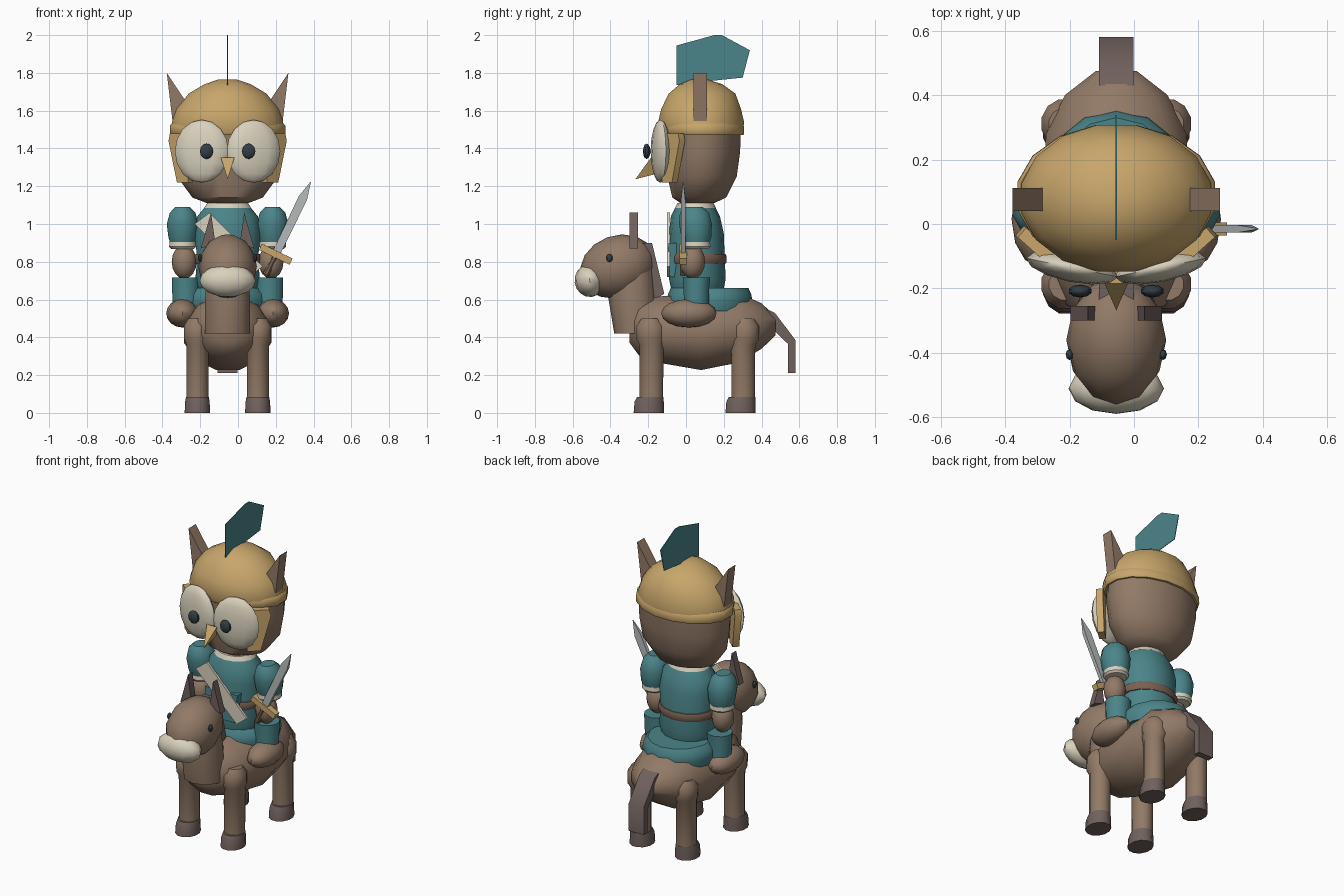
import bpy, bmesh, math
from mathutils import Matrix, Vector, Euler

if "Cube" in bpy.data.objects:
    bpy.data.objects.remove(bpy.data.objects["Cube"])

C = -0.055  # x of the symmetry plane (the sword shifts the centre)


def material(name, r, g, b):
    lin = [((v / 255 + 0.055) / 1.055) ** 2.4 for v in (r, g, b)]
    m = bpy.data.materials.new(name)
    m.diffuse_color = (*lin, 1)
    m.use_nodes = True
    m.node_tree.nodes["Principled BSDF"].inputs["Base Color"].default_value = m.diffuse_color
    return m


BROWN = material("brown", 146, 122, 103)
DARK = material("dark brown", 112, 97, 93)
BELT = material("belt brown", 122, 97, 82)
TEAL = material("teal", 75, 133, 138)
GOLD = material("gold", 200, 166, 107)
CREAM = material("cream", 217, 209, 189)
STEEL = material("steel", 180, 184, 184)
BLACK = material("eye black", 50, 62, 68)


def finish(name, bm, mat, matrix=None):
    if matrix:
        bm.transform(matrix)
    bmesh.ops.recalc_face_normals(bm, faces=bm.faces)
    me = bpy.data.meshes.new(name)
    bm.to_mesh(me)
    bm.free()
    me.materials.append(mat)
    ob = bpy.data.objects.new(name, me)
    bpy.context.collection.objects.link(ob)
    return ob


def loft(name, mat, rings, x=C, n=12, axis="z", matrix=None):
    """Skin elliptical rings: (position on axis, centre of other axis, rx, r_other)."""
    bm = bmesh.new()
    loops = []
    for p, c, rx, ro in rings:
        loop = []
        for i in range(n):
            a = 2 * math.pi * (i + 0.5) / n
            u, v = x + rx * math.cos(a), c + ro * math.sin(a)
            loop.append(bm.verts.new((u, v, p) if axis == "z" else (u, p, v)))
        loops.append(loop)
    for a, b in zip(loops, loops[1:]):
        for i in range(n):
            j = (i + 1) % n
            bm.faces.new((a[i], a[j], b[j], b[i]))
    bm.faces.new(loops[0])
    bm.faces.new(loops[-1])
    return finish(name, bm, mat, matrix)


def ball(name, mat, loc, size, rot=(0, 0, 0), u=12, v=8):
    bm = bmesh.new()
    bmesh.ops.create_uvsphere(bm, u_segments=u, v_segments=v, radius=1)
    m = Matrix.Translation(loc) @ Euler(rot).to_matrix().to_4x4() @ Matrix.Diagonal((*size, 1))
    return finish(name, bm, mat, m)


def prism(name, mat, pts, axis, lo, hi, matrix=None):
    """Extrude a polygon: axis y takes (x, z) points, axis x takes (y, z) points."""
    bm = bmesh.new()
    place = (lambda p, d: (p[0], d, p[1])) if axis == "y" else (lambda p, d: (d, p[0], p[1]))
    a = [bm.verts.new(place(p, lo)) for p in pts]
    b = [bm.verts.new(place(p, hi)) for p in pts]
    bm.faces.new(a)
    bm.faces.new(b)
    for i in range(len(pts)):
        j = (i + 1) % len(pts)
        bm.faces.new((a[i], a[j], b[j], b[i]))
    return finish(name, bm, mat, matrix)


def turn(loc, angle, axis):
    return Matrix.Translation(loc) @ Matrix.Rotation(angle, 4, axis)


# ---- Mount: body, neck, head, tail ----
loft("mount_body", BROWN, [(-.30, .46, .08, .09), (-.25, .45, .16, .15), (-.12, .44, .22, .185),
                           (.08, .425, .24, .205), (.28, .45, .225, .19), (.40, .46, .165, .125),
                           (.475, .46, .065, .05)], axis="y")
loft("mount_neck", BROWN, [(.42, -.265, .125, .115), (.60, -.28, .125, .13), (.80, -.28, .11, .11)], n=10)
ball("mount_head", BROWN, (C, -.36, .775), (.155, .205, .165), (.35, 0, 0))
ball("muzzle", CREAM, (C, -.51, .70), (.148, .08, .087), (.15, 0, 0))
prism("mane", DARK, [(-.24, .90), (-.18, .90), (-.115, .63), (-.2, .58)], "x", C - .053, C + .053)
prism("tail", DARK, [(.43, .55), (.47, .53), (.58, .385), (.58, .21), (.54, .21), (.54, .365), (.42, .48)],
      "x", C - .053, C + .053)

for s in (-1, 1):
    # ears and eyes of the mount
    prism("mount_ear", DARK, [(C + s * .142, .87), (C + s * .065, .90), (C + s * .088, 1.06)], "y", -.30, -.255)
    ball("mount_eye", BLACK, (C + s * .145, -.405, .82), (.012, .017, .022), u=8, v=6)
    # legs with rounded tops, and hooves
    for part, y in (("front", -.183), ("back", .303)):
        k = .008 if y > 0 else -.004
        x = C + s * .16
        loft(part + "_leg", BROWN, [(.08, y, .06, .064), (.36, y, .06, .066), (.39, y + k, .072, .078),
                                    (.46, y + k, .074, .078), (.50, y + k, .05, .05)], x=x)
        loft(part + "_hoof", DARK, [(0, y - .014, .07, .083), (.06, y - .012, .067, .08),
                                    (.085, y - .006, .062, .072)], x=x)

# ---- Saddle ----
loft("saddle", TEAL, [(.54, .125, .215, .215), (.59, .125, .225, .228), (.63, .125, .22, .22),
                      (.662, .125, .19, .205)], n=14)

# ---- Rider: torso, belt, collar, sash ----
loft("tunic", TEAL, [(.66, .06, .16, .14), (.71, .06, .175, .15), (.82, .06, .165, .145), (.95, .055, .18, .145),
                     (1.04, .05, .165, .13), (1.10, .05, .115, .10)], n=14)
loft("belt", BELT, [(.79, .06, .175, .15), (.80, .06, .18, .155), (.83, .06, .18, .155), (.84, .06, .175, .15)], n=14)
loft("collar", CREAM, [(1.085, .05, .128, .108), (1.112, .05, .11, .095)], n=14)
prism("sash", CREAM, [(-.23, 1.00), (-.15, 1.06), (.13, .775), (.06, .72)], "y", -.10, -.085)
prism("tabard", TEAL, [(-.15, .72), (.04, .72), (.06, .90), (-.17, .90)], "y", -.092, -.05)

for s in (-1, 1):
    # puffed sleeve, cuff, arm
    x = C + s * .238
    loft("sleeve", TEAL, [(.89, .055, .066, .068), (.93, .055, .078, .082), (1.0, .05, .087, .09),
                          (1.06, .045, .07, .08), (1.09, .04, .04, .05)], x=x)
    loft("cuff", CREAM, [(.868, .055, .062, .066), (.88, .055, .074, .077), (.905, .055, .072, .075)], x=x)
    ball("hand", BROWN, (C + s * .23, .035, .80), (.066, .066, .09))
    # trouser leg and boot
    loft("trouser_leg", TEAL, [(.56, .055, .07, .068), (.66, .055, .075, .07), (.716, .055, .075, .075)],
         x=C + s * .222)
    ball("boot", BROWN, (C + s * .24, .015, .527), (.085, .147, .075))

# ---- Rider's head and face ----
loft("head", BROWN, [(1.11, .06, .11, .09), (1.14, .07, .19, .145), (1.25, .085, .272, .187),
                     (1.38, .09, .293, .2), (1.50, .09, .295, .205)], n=16)
for s in (-1, 1):
    ball("eye_disc", CREAM, (C + s * .137, -.135, 1.385), (.145, .045, .167), (0, s * 0.0, s * .2))
    ball("pupil", BLACK, (C + s * .112, -.208, 1.385), (.037, .02, .041), u=10, v=6)
    prism("ear_tuft", BROWN, [(C + s * .322, 1.80), (C + s * .215, 1.64), (C + s * .29, 1.53)], "y", .04, .112)
    cheek = [(s * u, z) for u, z in ((-.08, 1.48), (.05, 1.48), (.06, 1.44), (0, 1.22), (-.08, 1.22))]
    prism("cheek_guard", GOLD, cheek, "y", -.02, .02, turn((C + s * .255, -.06, 0), s * .73, "Z"))

# beak: a pyramid pointing forward and down
bm = bmesh.new()
base = [bm.verts.new((C + x, y, z)) for x, y, z in ((-.036, -.185, 1.352), (.036, -.185, 1.352), (0, -.14, 1.27))]
tip = bm.verts.new((C, -.268, 1.237))
bm.faces.new(base)
for i in range(3):
    bm.faces.new((base[i], base[(i + 1) % 3], tip))
finish("beak", bm, GOLD)

# ---- Helmet and plume ----
loft("helmet", GOLD, [(1.48, .085, .30, .22), (1.54, .08, .30, .232), (1.61, .08, .275, .215),
                      (1.69, .085, .21, .18), (1.74, .08, .125, .115), (1.765, .07, .05, .045)], n=16)
loft("helmet_rim", GOLD, [(1.47, .09, .304, .218), (1.48, .088, .312, .224), (1.52, .086, .312, .224),
                          (1.532, .085, .302, .215)], n=16)
prism("plume", TEAL, [(-.05, 1.945), (.15, 2.0), (.19, 2.0), (.338, 1.92), (.30, 1.775), (.06, 1.75), (-.05, 1.735)],
      "x", C - .002, C + .002)

# ---- Sword, leaning outward in the rider's hand ----
lean = turn((.20, -.015, .84), .45, "Y")
loft("sword_blade", STEEL, [(.01, 0, .03, .016), (.33, 0, .034, .016), (.425, 0, .002, .002)], x=0, n=4, matrix=lean)
prism("sword_guard", GOLD, [(-.09, -.018), (.09, -.018), (.09, .018), (-.09, .018)], "y", -.02, .02, lean)
loft("sword_grip", BELT, [(-.12, 0, .018, .018), (0, 0, .018, .018)], x=0, n=8, matrix=lean)

# ---- Smooth shading with sharp edges kept ----
for ob in bpy.context.collection.objects:
    ob.select_set(True)
    bpy.context.view_layer.objects.active = ob
bpy.ops.object.shade_smooth_by_angle(angle=math.radians(40))
